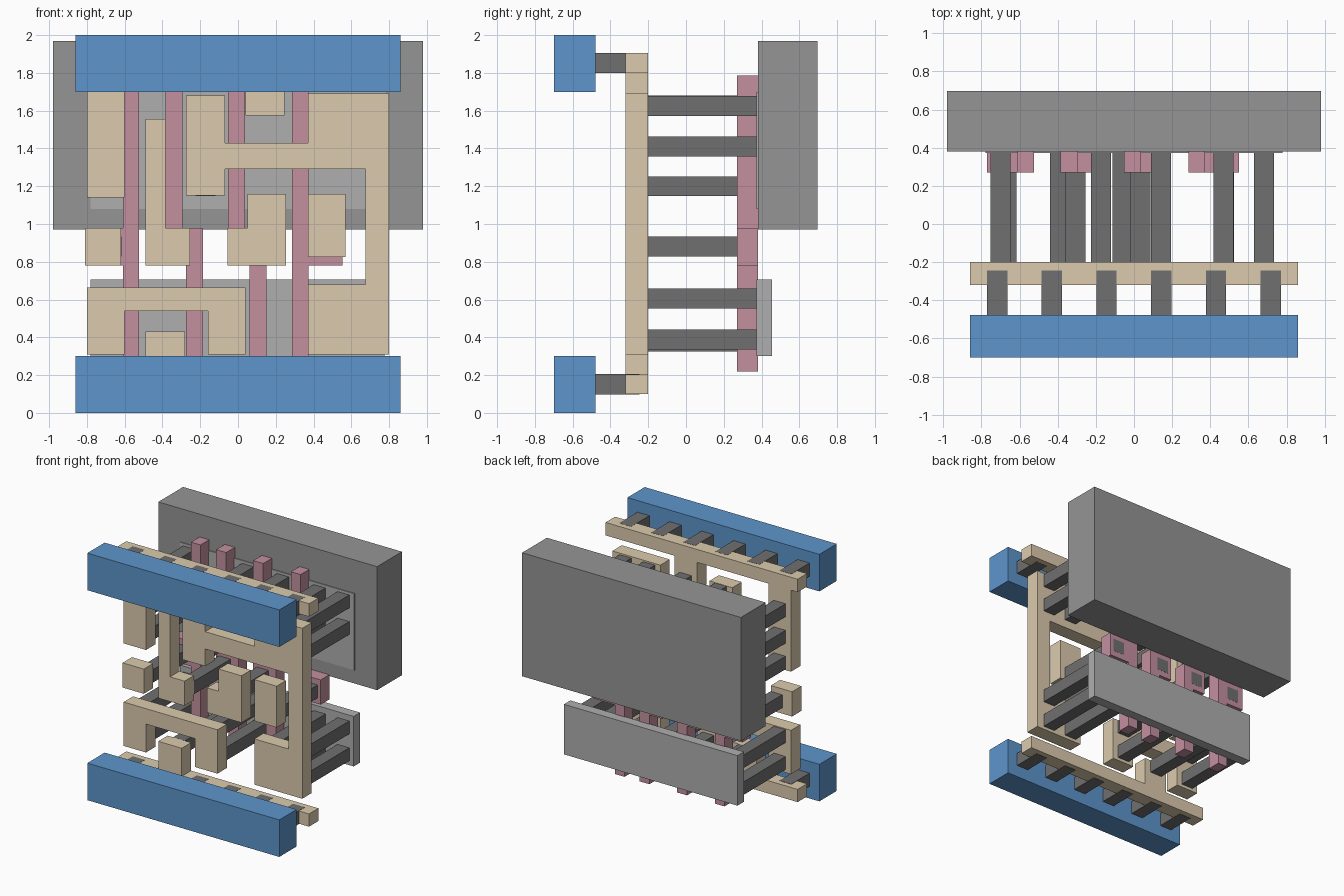
import bpy, bmesh


def material(name, rgb):
    m = bpy.data.materials.new(name)
    m.diffuse_color = (*rgb, 1)
    return m


BLUE = material("blue", (0.11, 0.30, 0.60))
TAN = material("tan", (0.72, 0.60, 0.42))
PINK = material("pink", (0.55, 0.28, 0.35))
MID = material("mid_grey", (0.30, 0.30, 0.30))
DARK = material("dark_grey", (0.16, 0.16, 0.16))
LIGHT = material("light_grey", (0.43, 0.43, 0.43))


def plate(name, outline, y0, y1, mat):
    """Extrude an x/z outline from y0 to y1."""
    bm = bmesh.new()
    face = bm.faces.new([bm.verts.new((x, y0, z)) for x, z in outline])
    ext = bmesh.ops.extrude_face_region(bm, geom=[face])
    for v in ext["geom"]:
        if isinstance(v, bmesh.types.BMVert):
            v.co.y = y1
    bmesh.ops.recalc_face_normals(bm, faces=bm.faces)
    me = bpy.data.meshes.new(name)
    bm.to_mesh(me)
    bm.free()
    me.materials.append(mat)
    ob = bpy.data.objects.new(name, me)
    bpy.context.collection.objects.link(ob)
    return ob


def rect(x0, x1, z0, z1):
    return [(x0, z0), (x1, z0), (x1, z1), (x0, z1)]


# Back slab and the two thin active plates
plate("well_slab", rect(-0.98, 0.98, 0.97, 1.97), 0.38, 0.697, MID)
plate("upper_active_plate", rect(-0.78, 0.78, 1.08, 1.70), 0.373, 0.455, LIGHT)
plate("lower_active_plate", rect(-0.78, 0.775, 0.30, 0.705), 0.373, 0.455, LIGHT)

# Front power bars
for label, z in (("lower", 0.0), ("upper", 1.70)):
    plate(label + "_power_bar", rect(-0.86, 0.86, z, z + 0.30), -0.70, -0.478, BLUE)

# Wiring layer: rails with straps, then the separate traces
wiring = {
    "upper_rail": [(-0.86, 1.80), (-0.80, 1.80), (-0.80, 1.14), (-0.60, 1.14),
                   (-0.60, 1.80), (0.04, 1.80), (0.04, 1.575), (0.245, 1.575),
                   (0.245, 1.80), (0.86, 1.80), (0.86, 1.905), (-0.86, 1.905)],
    "lower_rail": [(-0.86, 0.10), (0.86, 0.10), (0.86, 0.203), (-0.28, 0.203),
                   (-0.28, 0.43), (-0.49, 0.43), (-0.49, 0.203), (-0.86, 0.203)],
    "input_trace_1": rect(-0.81, -0.62, 0.78, 0.98),
    "input_trace_2": [(-0.49, 0.78), (-0.255, 0.78), (-0.255, 0.98), (-0.385, 0.98),
                      (-0.385, 1.555), (-0.49, 1.555)],
    "input_trace_3": [(-0.055, 0.78), (0.255, 0.78), (0.255, 1.16), (0.05, 1.16),
                      (0.05, 0.98), (-0.055, 0.98)],
    "input_trace_4": rect(0.37, 0.57, 0.825, 1.16),
    "bridge_trace": [(-0.80, 0.31), (-0.60, 0.31), (-0.60, 0.54), (-0.16, 0.54),
                     (-0.16, 0.31), (0.04, 0.31), (0.04, 0.665), (-0.80, 0.665)],
    "output_trace": [(-0.275, 1.15), (-0.07, 1.15), (-0.07, 1.29), (0.675, 1.29),
                     (0.675, 0.68), (0.37, 0.68), (0.37, 0.31), (0.80, 0.31),
                     (0.80, 1.69), (0.37, 1.69), (0.37, 1.43), (-0.07, 1.43),
                     (-0.07, 1.68), (-0.275, 1.68)],
}
for name, outline in wiring.items():
    plate(name, outline, -0.32, -0.20, TAN)

# Gate strips: lower leg, pad, upper leg
B, T, P0, P1 = 0.22, 1.785, 0.78, 0.98
gates = [
    [(-0.61, B), (-0.525, B), (-0.525, T), (-0.61, T), (-0.61, P1), (-0.77, P1),
     (-0.77, P0), (-0.61, P0)],
    [(-0.275, B), (-0.185, B), (-0.185, P1), (-0.295, P1), (-0.295, T), (-0.385, T),
     (-0.385, P0), (-0.275, P0)],
    [(0.062, B), (0.152, B), (0.152, P1), (0.037, P1), (0.037, T), (-0.053, T),
     (-0.053, P0), (0.062, P0)],
    [(0.285, B), (0.372, B), (0.372, P0), (0.552, P0), (0.552, P1), (0.372, P1),
     (0.372, T), (0.285, T)],
]
for i, outline in enumerate(gates):
    plate(f"gate_strip_{i + 1}", outline, 0.27, 0.38, PINK)


def post(name, x, z, y0, y1, h=0.0525):
    plate(name, rect(x - h, x + h, z - h, z + h), y0, y1, DARK)


# Long posts between the wiring and the active plates
columns = [
    (-0.70, (1.20, 1.41, 1.625)), (-0.172, (1.20, 1.41, 1.625)), (0.142, (1.627,)),
    (0.47, (1.41, 1.625)), (0.683, (1.41, 1.625)),
    (-0.70, (0.388, 0.605)), (-0.06, (0.388, 0.605)), (-0.388, (0.378,)),
    (0.47, (0.388, 0.605)), (0.683, (0.388, 0.605)),
]
for x, zs in columns:
    for z in zs:
        post("active_post", x, z, -0.20, 0.375)

# Posts to the gate pads, showing on the pad backs
for x in (-0.67, -0.308, 0.033, 0.472):
    post("gate_post", x, 0.88, -0.20, 0.381)

# Short posts between the rails and the power bars
for i in range(6):
    for z in (0.1515, 1.8525):
        post("rail_post", -0.718 + 0.287 * i, z, -0.478, -0.245, 0.0535)
